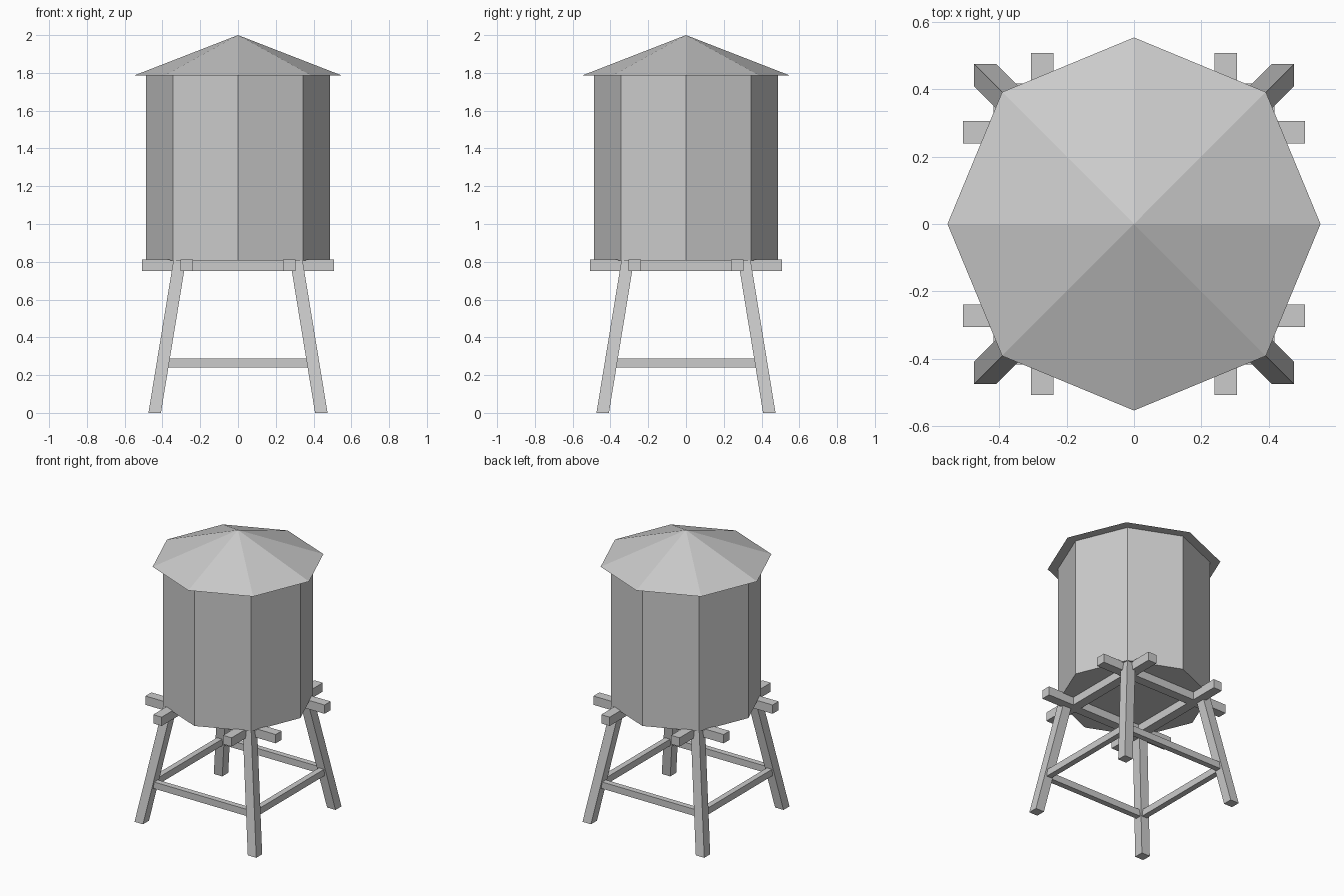
import bpy, bmesh
from math import radians
from mathutils import Matrix

if "Cube" in bpy.data.objects:
    bpy.data.objects.remove(bpy.data.objects["Cube"])


def finish(name, bm):
    bmesh.ops.recalc_face_normals(bm, faces=bm.faces)
    mesh = bpy.data.meshes.new(name)
    bm.to_mesh(mesh)
    bm.free()
    obj = bpy.data.objects.new(name, mesh)
    bpy.context.collection.objects.link(obj)
    return obj


def octagon(name, r_bottom, r_top, z0, z1):
    bm = bmesh.new()
    bmesh.ops.create_cone(bm, cap_ends=True, segments=8, radius1=r_bottom, radius2=r_top,
                          depth=z1 - z0, matrix=Matrix.Translation((0, 0, (z0 + z1) / 2)))
    bmesh.ops.remove_doubles(bm, verts=bm.verts, dist=1e-5)
    # Put octagon corners on the x and y axes
    corner = max(bm.verts, key=lambda v: v.co.x)
    if abs(corner.co.y) > 0.01:
        bmesh.ops.rotate(bm, verts=bm.verts, matrix=Matrix.Rotation(radians(22.5), 3, 'Z'))
    return finish(name, bm)


def box(name, size, center, turn=0):
    bm = bmesh.new()
    m = (Matrix.Rotation(turn, 4, 'Z') @ Matrix.Translation(center)
         @ Matrix.Diagonal((*size, 1)))
    bmesh.ops.create_cube(bm, size=1, matrix=m)
    return finish(name, bm)


def leg(name, sx, sy):
    # Slanted post: a square section sheared towards the middle
    bm = bmesh.new()
    bmesh.ops.create_cube(bm, size=1)
    for v in bm.verts:
        c, z = (0.308, 0.812) if v.co.z > 0 else (0.441, 0)
        v.co = (sx * c + v.co.x * 0.066, sy * c + v.co.y * 0.066, z)
    return finish(name, bm)


# Tank and roof
octagon("tank", 0.486, 0.486, 0.806, 1.785)
octagon("roof", 0.553, 0, 1.785, 2.0)

# Legs
for side_y, sy in (("front", -1), ("back", 1)):
    for side_x, sx in (("left", -1), ("right", 1)):
        leg(f"{side_y}_{side_x}_leg", sx, sy)

# Crossing platform beams and braces between the legs
for i, side in enumerate(("front", "right", "back", "left")):
    turn = radians(90 * i)
    box(f"{side}_platform_beam", (1.014, 0.066, 0.062), (0, -0.272, 0.781), turn)
    box(f"{side}_brace", (0.78, 0.04, 0.047), (0, -0.397, 0.265), turn)
